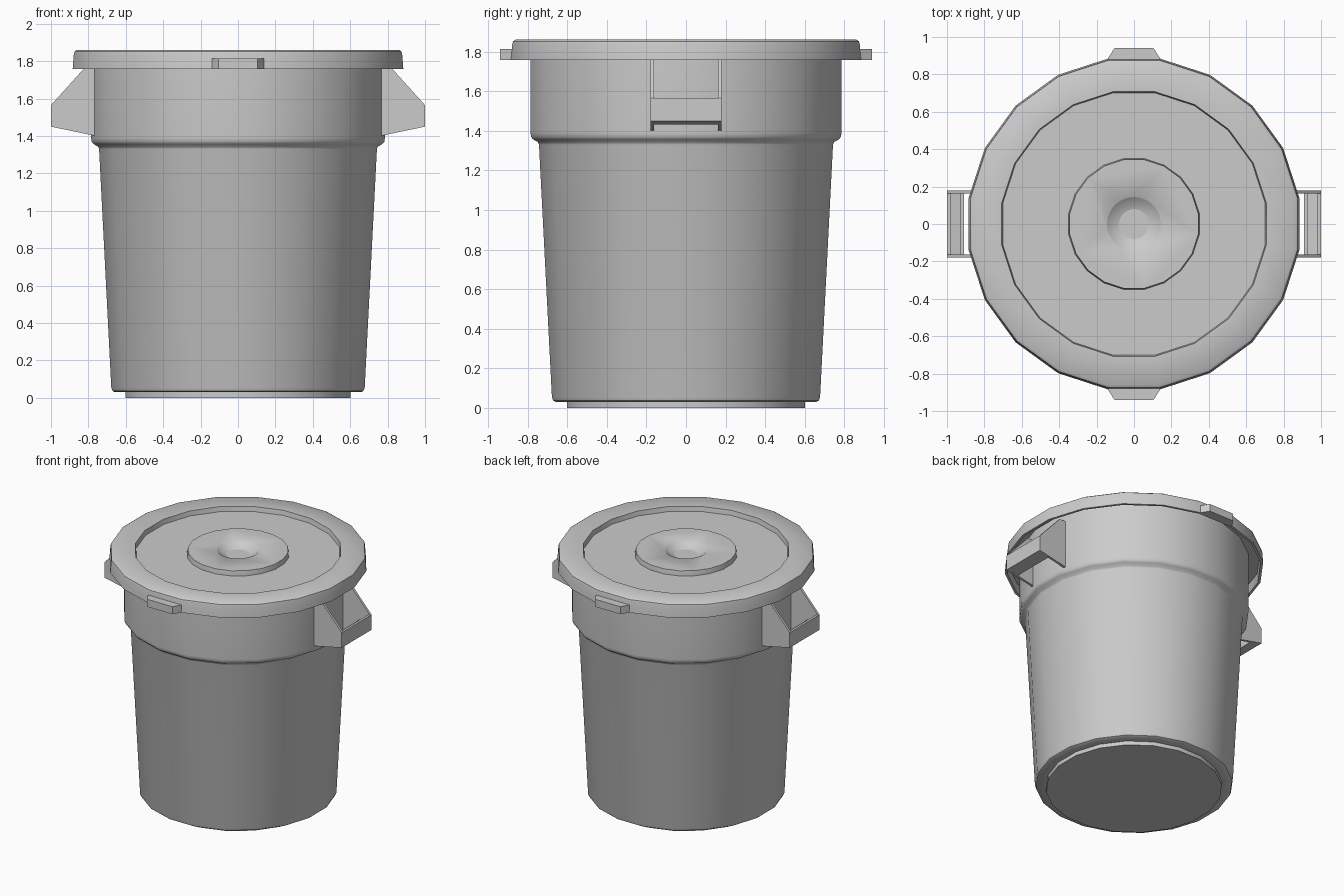
import bpy, bmesh, math

if "Cube" in bpy.data.objects:
    bpy.data.objects.remove(bpy.data.objects["Cube"])

SIDES = 20


def finish(name, bm, angle=40):
    bmesh.ops.recalc_face_normals(bm, faces=bm.faces)
    mesh = bpy.data.meshes.new(name)
    bm.to_mesh(mesh)
    bm.free()
    ob = bpy.data.objects.new(name, mesh)
    bpy.context.collection.objects.link(ob)
    bpy.ops.object.select_all(action='DESELECT')
    ob.select_set(True)
    bpy.context.view_layer.objects.active = ob
    bpy.ops.object.shade_smooth_by_angle(angle=math.radians(angle))
    return ob


def lathe(name, profile):
    """Revolve (radius, z) points into a closed 20-sided solid, capped at both ends."""
    bm = bmesh.new()
    rings = []
    for r, z in profile:
        ring = []
        for i in range(SIDES):
            a = 2 * math.pi * (i + 0.5) / SIDES
            ring.append(bm.verts.new((r * math.cos(a), r * math.sin(a), z)))
        rings.append(ring)
    for lo, hi in zip(rings, rings[1:]):
        for i in range(SIDES):
            j = (i + 1) % SIDES
            bm.faces.new((lo[i], lo[j], hi[j], hi[i]))
    bm.faces.new(rings[0])
    bm.faces.new(rings[-1])
    return finish(name, bm)


def prism(name, points, depth):
    """Extrude a closed outline of 3D points along the depth vector."""
    bm = bmesh.new()
    face = bm.faces.new([bm.verts.new(p) for p in points])
    out = bmesh.ops.extrude_face_region(bm, geom=[face])
    verts = [v for v in out['geom'] if isinstance(v, bmesh.types.BMVert)]
    bmesh.ops.translate(bm, verts=verts, vec=depth)
    return finish(name, bm, 20)


# Hollow tapered bin with foot, collar and open top
lathe("bin_body", [
    (0.608, 0), (0.608, 0.03), (0.665, 0.03), (0.679, 0.037), (0.686, 0.055),
    (0.752, 1.33), (0.757, 1.343), (0.782, 1.357), (0.793, 1.37), (0.795, 1.39),
    (0.795, 1.825), (0.755, 1.825), (0.755, 1.40), (0.72, 1.34), (0.65, 0.07)])

# Lid with hanging skirt and recessed top
lathe("lid", [
    (0.70, 1.79), (0.72, 1.825), (0.872, 1.825), (0.877, 1.757), (0.895, 1.757),
    (0.889, 1.835), (0.885, 1.852), (0.872, 1.861),
    (0.716, 1.861), (0.710, 1.825)])

# Raised centre disc with a spherical dish cut in it
disc = lathe("lid_centre_disc", [(0.354, 1.795), (0.354, 1.825), (0.348, 1.861)])
bm = bmesh.new()
bmesh.ops.create_uvsphere(bm, u_segments=40, v_segments=48, radius=0.235)
bmesh.ops.translate(bm, verts=bm.verts, vec=(0, 0, 2.046))
cutter = finish("dish_cutter", bm)
cutter.hide_render = True
bpy.context.view_layer.objects.active = disc
mod = disc.modifiers.new("dish", 'BOOLEAN')
mod.operation = 'DIFFERENCE'
mod.solver = 'EXACT'
mod.object = cutter
bpy.ops.object.modifier_apply(modifier=mod.name)
bpy.data.objects.remove(cutter)

for s, side in ((1, "right"), (-1, "left")):
    # Handle side plates
    outline = [(0.76, 1.40), (1.0, 1.45), (1.0, 1.565), (0.82, 1.765), (0.76, 1.765)]
    for t, end in ((1, "back"), (-1, "front")):
        prism(f"handle_plate_{side}_{end}",
              [(s * x, t * 0.162, z) for x, z in outline], (0, t * 0.018, 0))
    # Channel-shaped grip between the plates
    grip = [(0.91, 1.432), (1.0, 1.45), (1.0, 1.565), (0.982, 1.565),
            (0.982, 1.468), (0.928, 1.456), (0.928, 1.51), (0.91, 1.51)]
    prism(f"handle_grip_{side}", [(s * x, -0.165, z) for x, z in grip], (0, 0.33, 0))

for s, side in ((1, "back"), (-1, "front")):
    # Lid pull tabs
    prism(f"lid_tab_{side}",
          [(x, s * y, 1.757) for x, y in
           ((-0.14, 0.875), (-0.14, 0.885), (-0.105, 0.94),
            (0.105, 0.94), (0.14, 0.885), (0.14, 0.875))], (0, 0, 0.057))
